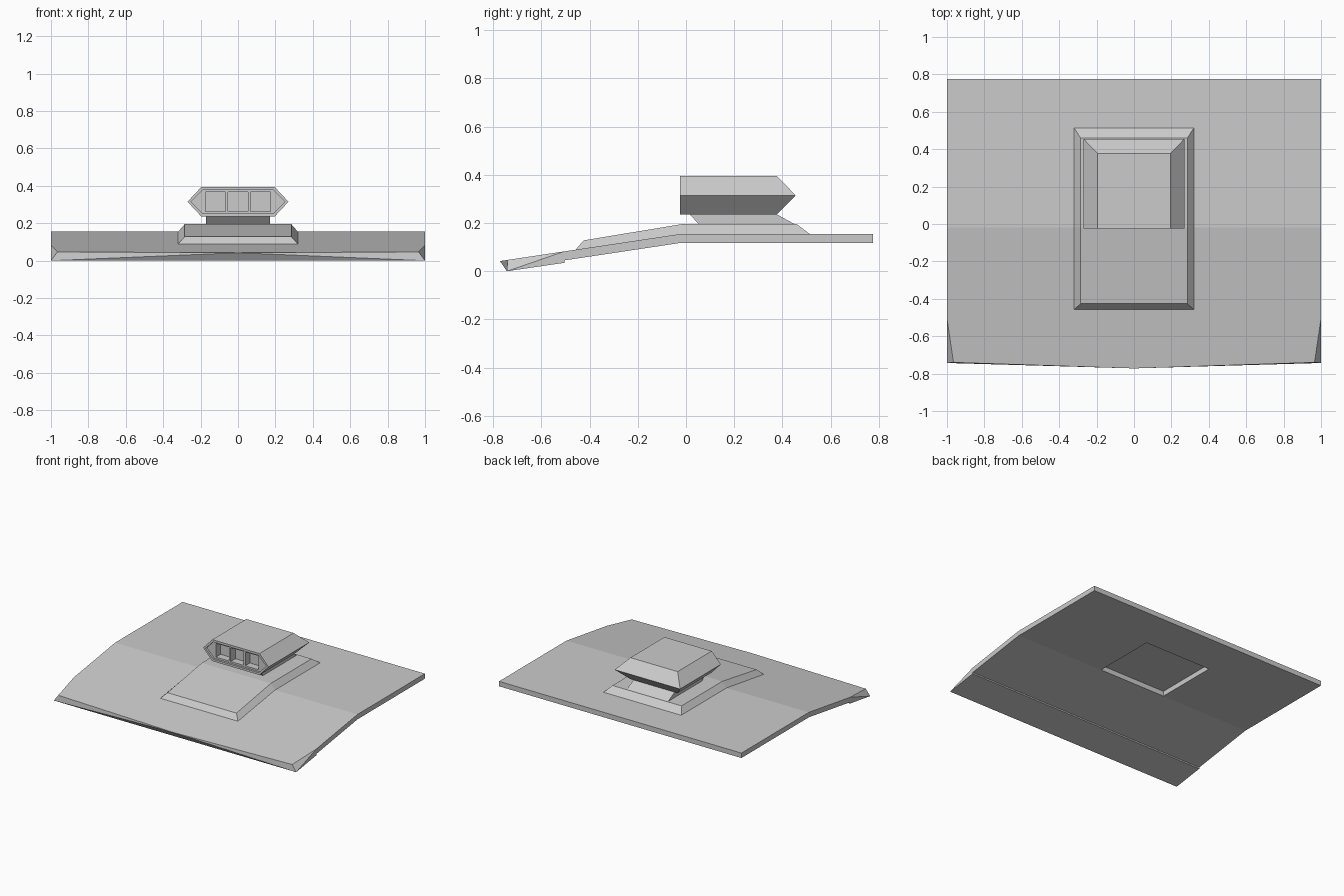
import bpy, bmesh

if "Cube" in bpy.data.objects:
    bpy.data.objects.remove(bpy.data.objects["Cube"])


def make_object(name, bm):
    bmesh.ops.recalc_face_normals(bm, faces=bm.faces)
    mesh = bpy.data.meshes.new(name)
    bm.to_mesh(mesh)
    bm.free()
    obj = bpy.data.objects.new(name, mesh)
    bpy.context.collection.objects.link(obj)
    return obj


def loft(name, rings):
    """Closed solid through rings of equal point count."""
    bm = bmesh.new()
    rows = [[bm.verts.new(p) for p in r] for r in rings]
    n = len(rows[0])
    for a, b in zip(rows, rows[1:]):
        for i in range(n):
            j = (i + 1) % n
            bm.faces.new((a[i], a[j], b[j], b[i]))
    bm.faces.new(rows[0])
    bm.faces.new(rows[-1])
    return make_object(name, bm)


def hull(name, points):
    """Convex solid from points, mirrored in x."""
    bm = bmesh.new()
    for p in {(s * x, y, z) for x, y, z in points for s in (1, -1)}:
        bm.verts.new(p)
    bmesh.ops.convex_hull(bm, input=bm.verts[:])
    bmesh.ops.dissolve_limit(bm, angle_limit=0.01, verts=bm.verts[:], edges=bm.edges[:])
    return make_object(name, bm)


def box(name, x0, x1, y0, y1, z0, z1):
    return loft(name, [[(x0, y, z0), (x1, y, z0), (x1, y, z1), (x0, y, z1)] for y in (y0, y1)])


def cut(obj, cutter):
    mod = obj.modifiers.new("cut", "BOOLEAN")
    mod.operation = "DIFFERENCE"
    mod.object = cutter
    bpy.context.view_layer.objects.active = obj
    bpy.ops.object.modifier_apply(modifier=mod.name)
    bpy.data.objects.remove(cutter)


def deck(y):
    """Height of the plate's top surface."""
    return 0.155 + min(0, 0.15 * (y + 0.02))


# bent base plate with an opening underneath
profile = [(-0.505, 0.045), (-0.02, 0.118), (0.775, 0.118),
           (0.775, 0.155), (-0.02, 0.155), (-0.505, deck(-0.505))]
plate = loft("base_plate", [[(x, y, z) for y, z in profile] for x in (-1, 1)])
cut(plate, box("opening_cutter", -0.275, 0.275, -0.018, 0.46, 0.0, 0.3))

# thicker front lip with bowed edge and clipped corners
hull("front_lip", [(1, -0.505, deck(-0.505)), (1, -0.505, 0.035), (1, -0.743, 0),
                   (0.965, -0.74, deck(-0.74)), (0, -0.772, deck(-0.772))])

# raised chamfered pad following the bend
pad = []
for y_low, y_top, z_top in ((-0.458, -0.425, 0.128), (-0.02, -0.02, 0.195), (0.513, 0.46, 0.195)):
    z = deck(y_low)
    pad.append([(-0.32, y_low, z), (0.32, y_low, z), (0.285, y_top, z_top), (-0.285, y_top, z_top)])
loft("raised_pad", pad)

# raked neck
loft("neck", [[(x, 0.055, 0.193), (x, 0.455, 0.193), (x, 0.375, 0.237), (x, 0.015, 0.237)]
              for x in (-0.17, 0.17)])

# hexagonal head with wedge back
head = hull("head", [(x, y, z) for x, back, z in
                     ((0.195, 0.377, 0.395), (0.27, 0.455, 0.315), (0.195, 0.377, 0.235))
                     for y in (-0.025, back)])
# recessed front face with three deeper windows
cut(head, hull("recess_cutter", [(x, y, z) for x, z in ((0.188, 0.379), (0.25, 0.315), (0.188, 0.251))
                                 for y in (-0.1, -0.01)]))
for x0, x1 in ((-0.175, -0.067), (-0.053, 0.053), (0.067, 0.175)):
    cut(head, box("window_cutter", x0, x1, -0.08, 0.045, 0.264, 0.366))
